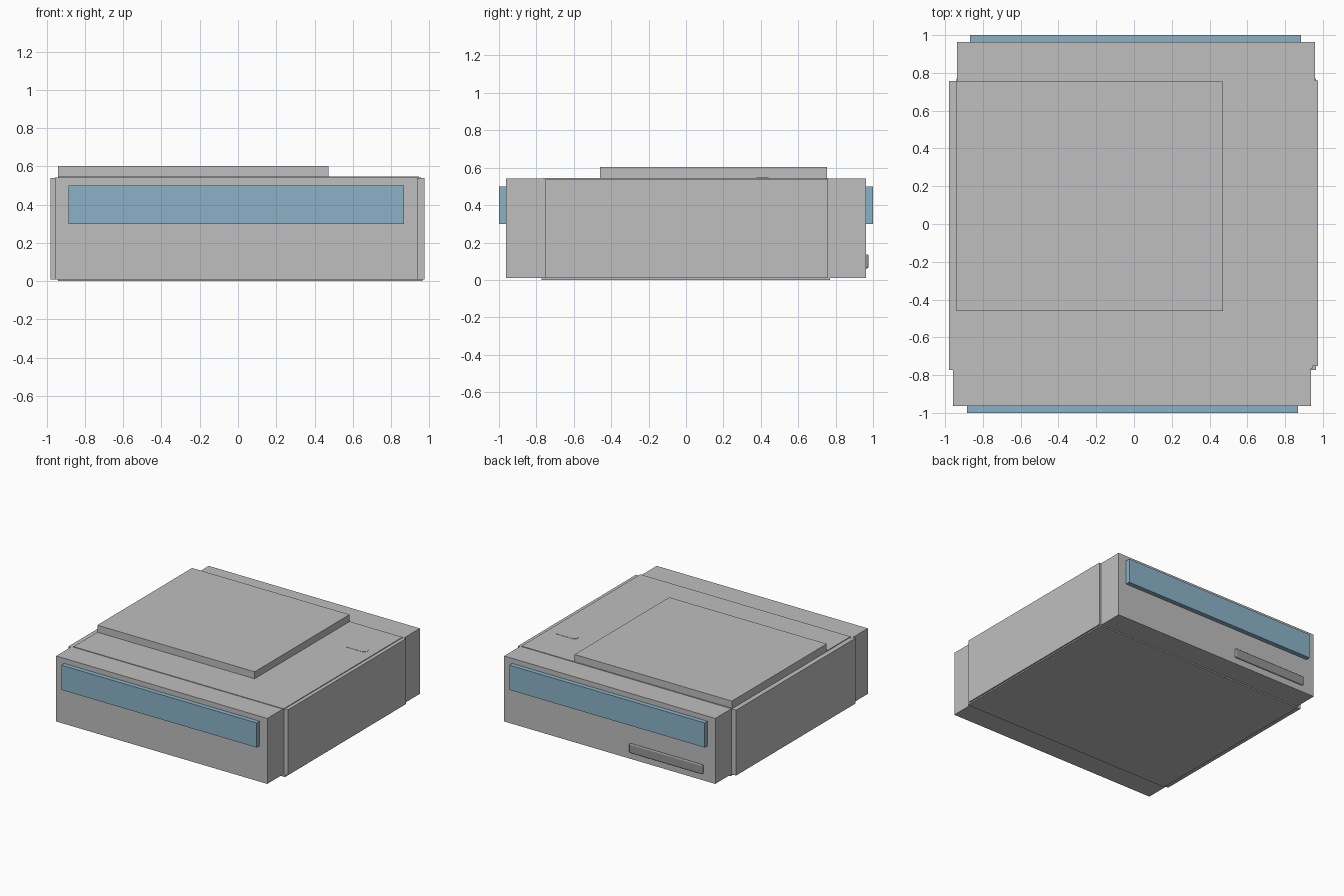
import bpy
import bmesh
import math

cube = bpy.data.objects.get("Cube")
if cube:
    bpy.data.objects.remove(cube, do_unlink=True)


def material(name, colour):
    m = bpy.data.materials.new(name)
    m.use_nodes = True
    m.diffuse_color = colour
    bsdf = next(n for n in m.node_tree.nodes if n.type == "BSDF_PRINCIPLED")
    bsdf.inputs["Base Color"].default_value = colour
    return m


GREY = material("light grey", (0.52, 0.52, 0.52, 1))
DARK = material("mid grey", (0.3, 0.3, 0.3, 1))
BLUE = material("glass blue", (0.26, 0.45, 0.58, 1))


def finish(name, bm, mat):
    bmesh.ops.recalc_face_normals(bm, faces=bm.faces)
    mesh = bpy.data.meshes.new(name)
    bm.to_mesh(mesh)
    bm.free()
    mesh.materials.append(mat)
    ob = bpy.data.objects.new(name, mesh)
    bpy.context.collection.objects.link(ob)
    return ob


def box(name, xs, ys, zs, mat=GREY):
    """Box given by its extent on each axis."""
    bm = bmesh.new()
    bmesh.ops.create_cube(bm, size=1)
    for v in bm.verts:
        v.co = [lo + (c + 0.5) * (hi - lo) for c, (lo, hi) in zip(v.co, (xs, ys, zs))]
    return finish(name, bm, mat)


# Main building volume and its two side walls
box("core", (-0.94, 0.94), (-0.75, 0.75), (0.01, 0.54))
box("right_wall", (-0.979, -0.94), (-0.772, 0.757), (0.01, 0.54))
box("left_wall", (0.94, 0.975), (-0.752, 0.76), (0.01, 0.54))

# Thin floor and roof plates
box("floor_plate", (-0.94, 0.963), (-0.773, 0.77), (0, 0.012))
box("roof_plate", (-0.94, 0.945), (-0.765, 0.757), (0.538, 0.546))

# End blocks with window bands, the back being the front turned half round
for side, turn in (("front", 0), ("back", math.pi)):
    block = box(side + "_block", (-0.957, 0.937), (-0.963, -0.75), (0.01, 0.541))
    band = box(side + "_window", (-0.885, 0.867), (-1, -0.96), (0.3, 0.5), BLUE)
    for ob in (block, band):
        ob.rotation_euler.z = turn

# Raised upper deck
box("upper_deck", (-0.94, 0.472), (-0.46, 0.754), (0.54, 0.603))

# Rounded rail on the back
rail = box("back_rail", (-0.83, -0.17), (0.955, 0.977), (0.062, 0.137), DARK)
bevel = rail.modifiers.new("round", "BEVEL")
bevel.width = 0.009
bevel.segments = 3

# Thin pill-shaped hatch on the roof
bm = bmesh.new()
radius, half = 0.032, 0.064
ring = []
for end, start in ((half, -math.pi / 2), (-half, math.pi / 2)):
    for i in range(13):
        a = start + math.pi * i / 12
        ring.append(bm.verts.new((0.78 + end + radius * math.cos(a),
                                  0.408 + radius * math.sin(a), 0.542)))
face = bm.faces.new(ring)
ext = bmesh.ops.extrude_face_region(bm, geom=[face])
for v in ext["geom"]:
    if isinstance(v, bmesh.types.BMVert):
        v.co.z += 0.006
finish("roof_hatch", bm, GREY)
